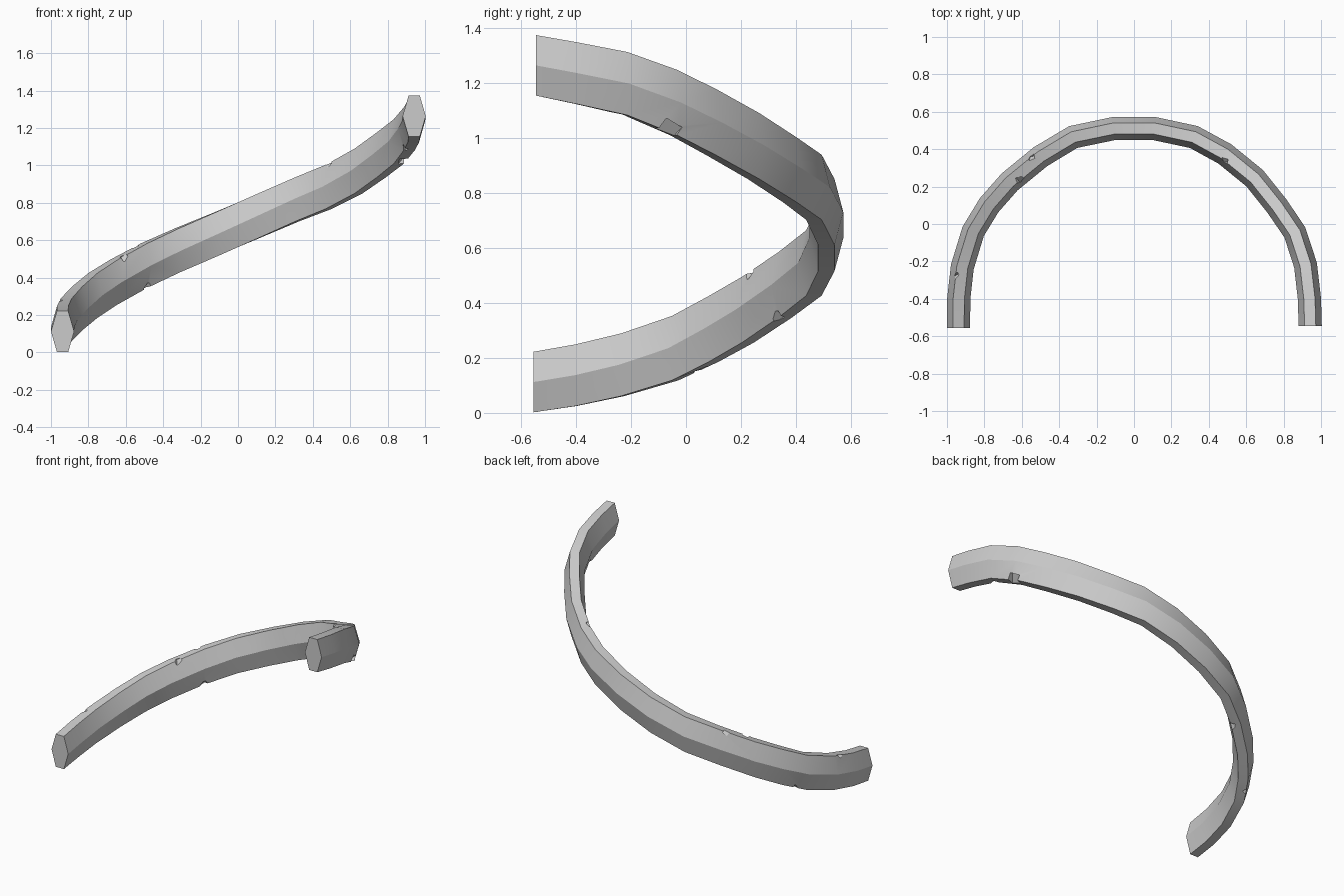
import bpy, bmesh, math
from mathutils import Vector, Euler

if "Cube" in bpy.data.objects:
    bpy.data.objects.remove(bpy.data.objects["Cube"], do_unlink=True)

# Stone colour
stone = bpy.data.materials.new("light_grey")
stone.use_nodes = True
grey = (0.6, 0.6, 0.6, 1)
stone.diffuse_color = grey
stone.node_tree.nodes["Principled BSDF"].inputs["Base Color"].default_value = grey

# Centre line of the rising half ring, low end to high end
path = [Vector(p) for p in (
    (-.938, -.555, .112), (-.937, -.4, .137), (-.918, -.23, .175),
    (-.86, -.04, .235), (-.775, .1, .305), (-.665, .225, .375),
    (-.5, .36, .465), (-.325, .465, .545), (-.11, .51, .635),
    (.11, .51, .73), (.32, .465, .82), (.485, .375, .885),
    (.645, .245, .97), (.765, .095, 1.055), (.86, -.045, 1.128),
    (.917, -.22, 1.197), (.938, -.4, 1.235), (.942, -.545, 1.263))]

# Hexagonal section as (outward, up)
section = [(-.03, .11), (.03, .11), (.062, 0), (.03, -.11), (-.03, -.11), (-.062, 0)]


def frame(i):
    """Outward direction and vertical stretch at a path station."""
    t = path[min(i + 1, len(path) - 1)] - path[max(i - 1, 0)]
    flat = math.hypot(t.x, t.y)
    if i in (0, len(path) - 1):
        return Vector((math.copysign(1, path[i].x), 0, 0)), 1
    return Vector((-t.y, t.x, 0)) / flat, t.length / flat


def point(i, out, up):
    side, stretch = frame(i)
    return path[i] + side * out + Vector((0, 0, up * stretch))


# Curved rail
bm = bmesh.new()
rings = [[bm.verts.new(point(i, o, u)) for o, u in section] for i in range(len(path))]
for a, b in zip(rings, rings[1:]):
    for k in range(6):
        n = (k + 1) % 6
        bm.faces.new((a[k], a[n], b[n], b[k]))
bm.faces.new(rings[0])
bm.faces.new(rings[-1])
bmesh.ops.recalc_face_normals(bm, faces=bm.faces)
mesh = bpy.data.meshes.new("curved_rail")
bm.to_mesh(mesh)
bm.free()
mesh.materials.append(stone)
rail = bpy.data.objects.new("curved_rail", mesh)
bpy.context.collection.objects.link(rail)

# Worn chips along the edges: station, fraction to next, side, top or bottom, size
chips = [(5, .2, -1, 1, .04), (6, .0, -1, -1, .04), (5, .8, 1, 1, .035),
         (1, .7, 1, 1, .03), (11, .1, -1, 1, .035), (14, .2, 1, -1, .07),
         (15, .1, -1, -1, .04), (3, .5, 1, -1, .03)]
bm = bmesh.new()
for i, f, side, top, size in chips:
    corner = point(i, side * .034, top * .114).lerp(point(i + 1, side * .034, top * .114), f)
    made = bmesh.ops.create_cube(bm, size=size)["verts"]
    turn = Euler((.7, .6, i + .4)).to_matrix()
    for v in made:
        v.co = turn @ v.co + corner
cut_mesh = bpy.data.meshes.new("chip_cutter")
bm.to_mesh(cut_mesh)
bm.free()
cut_mesh.materials.append(stone)
cutter = bpy.data.objects.new("chip_cutter", cut_mesh)
bpy.context.collection.objects.link(cutter)

bpy.context.view_layer.objects.active = rail
rail.select_set(True)
cut = rail.modifiers.new("chips", "BOOLEAN")
cut.operation = "DIFFERENCE"
cut.solver = "EXACT"
cut.object = cutter
bpy.ops.object.modifier_apply(modifier=cut.name)
bpy.data.objects.remove(cutter, do_unlink=True)
bpy.ops.object.shade_smooth_by_angle(angle=math.radians(29))
